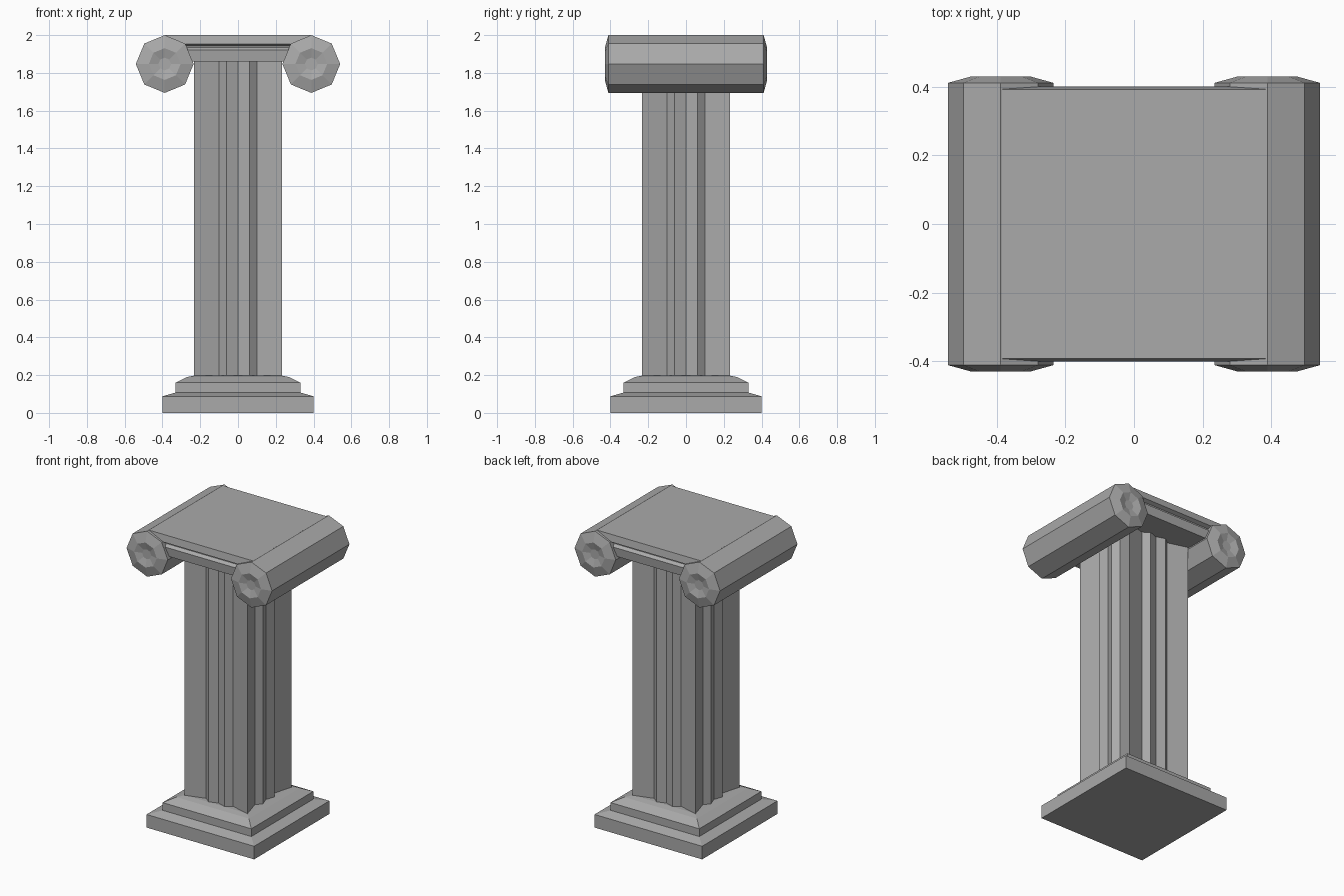
import bpy, bmesh, math

if "Cube" in bpy.data.objects:
    bpy.data.objects.remove(bpy.data.objects["Cube"])

stone = bpy.data.materials.new("grey stone")
stone.diffuse_color = (0.4, 0.4, 0.4, 1)
stone.use_nodes = True
stone.node_tree.nodes["Principled BSDF"].inputs["Base Color"].default_value = stone.diffuse_color


def loft(name, rings):
    """Skin a stack of equal-length vertex rings and cap both ends."""
    bm = bmesh.new()
    vs = [[bm.verts.new(p) for p in r] for r in rings]
    n = len(vs[0])
    for a, b in zip(vs, vs[1:]):
        for i in range(n):
            j = (i + 1) % n
            bm.faces.new((a[i], a[j], b[j], b[i]))
    bm.faces.new(vs[0])
    bm.faces.new(vs[-1])
    bmesh.ops.recalc_face_normals(bm, faces=bm.faces)
    me = bpy.data.meshes.new(name)
    bm.to_mesh(me)
    bm.free()
    me.materials.append(stone)
    ob = bpy.data.objects.new(name, me)
    bpy.context.collection.objects.link(ob)
    return ob


def rect(x, y, z):
    return [(-x, -y, z), (x, -y, z), (x, y, z), (-x, y, z)]


# stepped square base
base = [(0.4, 0), (0.4, 0.088), (0.33, 0.108), (0.33, 0.16), (0.27, 0.19), (0.23, 0.198)]
loft("base", [rect(h, h, z) for h, z in base])

# fluted square shaft: one side profile turned four times
side = [(-0.233, -0.233), (-0.1, -0.195), (-0.06, -0.228), (0, -0.207),
        (0.06, -0.228), (0.1, -0.195)]
outline = []
for k in range(4):
    c, s = round(math.cos(k * math.pi / 2)), round(math.sin(k * math.pi / 2))
    outline += [(x * c - y * s, x * s + y * c) for x, y in side]
loft("shaft", [[(x, y, z) for x, y in outline] for z in (0.18, 1.87)])

# capital slab with a groove along front and back
slab = [(0.388, 1.86), (0.395, 1.92), (0.375, 1.935), (0.375, 1.942),
        (0.4, 1.953), (0.392, 2.0)]
bottom_x = {1.86: 0.3}
loft("capital_slab", [rect(0.385 if z > 1.99 else 0.33, y, z) for y, z in slab])

# octagonal scrolls with domed, dented ends
R, CX, CZ = 0.153, 0.388, 1.847
cap = [(1, 0.411), (0.55, 0.43), (0.22, 0.416)]
stations = [(f, -y) for f, y in reversed(cap)] + cap
for sx, name in ((-1, "left_scroll"), (1, "right_scroll")):
    loft(name, [[(sx * (CX + f * R * math.cos(i * math.pi / 4)), y,
                  CZ + f * R * math.sin(i * math.pi / 4)) for i in range(8)]
                for f, y in stations])
